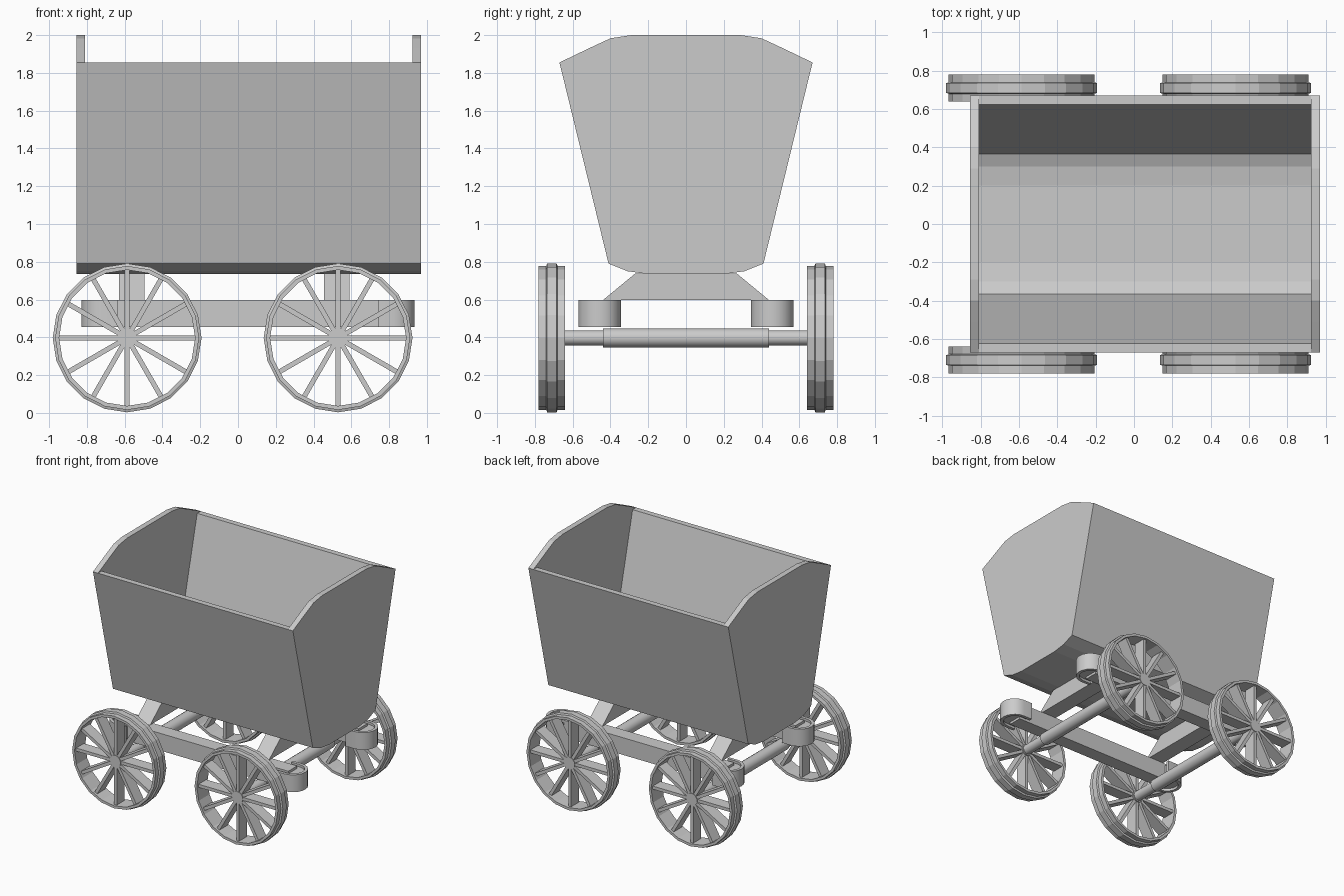
import bpy, bmesh, math
from mathutils import Matrix, Vector

if "Cube" in bpy.data.objects:
    bpy.data.objects.remove(bpy.data.objects["Cube"])


def finish(name, bm, smooth=False):
    bmesh.ops.recalc_face_normals(bm, faces=bm.faces)
    me = bpy.data.meshes.new(name)
    bm.to_mesh(me)
    bm.free()
    ob = bpy.data.objects.new(name, me)
    bpy.context.collection.objects.link(ob)
    if smooth:
        bpy.ops.object.select_all(action='DESELECT')
        ob.select_set(True)
        bpy.context.view_layer.objects.active = ob
        bpy.ops.object.shade_smooth_by_angle(angle=math.radians(35))
    return ob


def prism(bm, pts, a, b, axis):
    """Extrude a 2D outline from a to b: 'X' takes (y, z) points, 'Z' takes (x, y)."""
    def put(p, t):
        return (t, p[0], p[1]) if axis == 'X' else (p[0], p[1], t)
    lo = [bm.verts.new(put(p, a)) for p in pts]
    hi = [bm.verts.new(put(p, b)) for p in pts]
    bm.faces.new(lo)
    bm.faces.new(hi)
    n = len(pts)
    for i in range(n):
        j = (i + 1) % n
        bm.faces.new((lo[i], lo[j], hi[j], hi[i]))


def rod(bm, x, z, y0, y1, r, n=16):
    m = Matrix.Translation((x, (y0 + y1) / 2, z)) @ Matrix.Rotation(math.pi / 2, 4, 'X')
    bmesh.ops.create_cone(bm, cap_ends=True, segments=n, radius1=r, radius2=r,
                          depth=abs(y1 - y0), matrix=m)


def mirrored(half):
    return half + [(-y, z) for y, z in reversed(half)]


# Tub: open trough with two taller end walls
X0, X1, T = -0.855, 0.97, 0.046
outer = [(0.67, 1.855), (0.41, 0.79), (0.31, 0.75), (0.2, 0.735)]
inner = [(0.623, 1.855), (0.365, 0.825), (0.3, 0.797), (0.2, 0.782)]
bm = bmesh.new()
prism(bm, mirrored(outer) + [(-y, z) for y, z in mirrored(inner)], X0 + T, X1 - T, 'X')
finish("tub_trough", bm)
crown = [(0.29, 2.0), (0.40, 1.983), (0.51, 1.932)]
for name, a in (("tub_back_wall", X0), ("tub_front_wall", X1 - T)):
    bm = bmesh.new()
    prism(bm, mirrored(crown + outer), a, a + T, 'X')
    finish(name, bm)

# Chassis beams with rounded, hollowed buffer ends
ZB, ZT, YB, MID = 0.455, 0.597, 0.457, 0.053
for side, label in ((1, "left"), (-1, "right")):
    bm = bmesh.new()
    w = 0.058
    prism(bm, [(-0.72, side * YB - w), (0.82, side * YB - w),
               (0.82, side * YB + w), (-0.72, side * YB + w)], ZB, ZT, 'Z')
    finish(label + "_beam", bm)
    for end in (1, -1):
        def arc(r, base, n=10):
            cx = 0.768
            pts = [(base, -r)]
            for i in range(n + 1):
                t = -math.pi / 2 + math.pi * i / n
                pts.append((cx + (0.882 - cx) * r / 0.113 * math.cos(t), r * math.sin(t)))
            pts.append((base, r))
            return [(MID + end * x, side * YB + y) for x, y in pts]
        bm = bmesh.new()
        prism(bm, arc(0.113, 0.69) + arc(0.088, 0.69)[::-1], ZB, ZT, 'Z')
        prism(bm, arc(0.089, 0.70), ZB + 0.02, ZT - 0.02, 'Z')
        finish(label + ("_front" if end > 0 else "_back") + "_buffer", bm, True)

# Bolsters carrying the tub, axles and wheels
WZ = 0.397
RIM = [(0.36, 0.64), (0.381, 0.64), (0.381, 0.68), (0.394, 0.685),
       (0.394, 0.735), (0.381, 0.74), (0.381, 0.78), (0.36, 0.78)]
for cx, end, bx in ((-0.587, "back", -0.562), (0.53, "front", 0.523)):
    bm = bmesh.new()
    prism(bm, [(0.44, 0.597), (0.27, 0.737), (-0.27, 0.737), (-0.44, 0.597)],
          bx - 0.067, bx + 0.067, 'X')
    finish(end + "_bolster", bm)

    bm = bmesh.new()
    rod(bm, cx, WZ, -0.66, 0.66, 0.04)
    rod(bm, cx, WZ, -0.44, 0.44, 0.05)
    finish(end + "_axle", bm, True)

    for side, label in ((1, "left"), (-1, "right")):
        bm = bmesh.new()
        # Stepped rim, turned around the axle
        n = 20
        rings = []
        for i in range(n):
            t = 2 * math.pi * i / n
            rings.append([bm.verts.new((cx + r * math.sin(t), side * y, WZ - r * math.cos(t)))
                          for r, y in RIM])
        for i in range(n):
            a, b = rings[i], rings[(i + 1) % n]
            for k in range(len(RIM)):
                m = (k + 1) % len(RIM)
                bm.faces.new((a[k], a[m], b[m], b[k]))
        # Hub and twelve deep spokes
        rod(bm, cx, WZ, side * 0.65, side * 0.765, 0.05)
        for i in range(12):
            mat = (Matrix.Translation((cx, side * 0.71, WZ))
                   @ Matrix.Rotation(i * math.pi / 6, 4, 'Y')
                   @ Matrix.Translation((0.2, 0, 0))
                   @ Matrix.Diagonal((0.33, 0.1, 0.026, 1)))
            bmesh.ops.create_cube(bm, size=1, matrix=mat)
        finish(end + "_" + label + "_wheel", bm)
